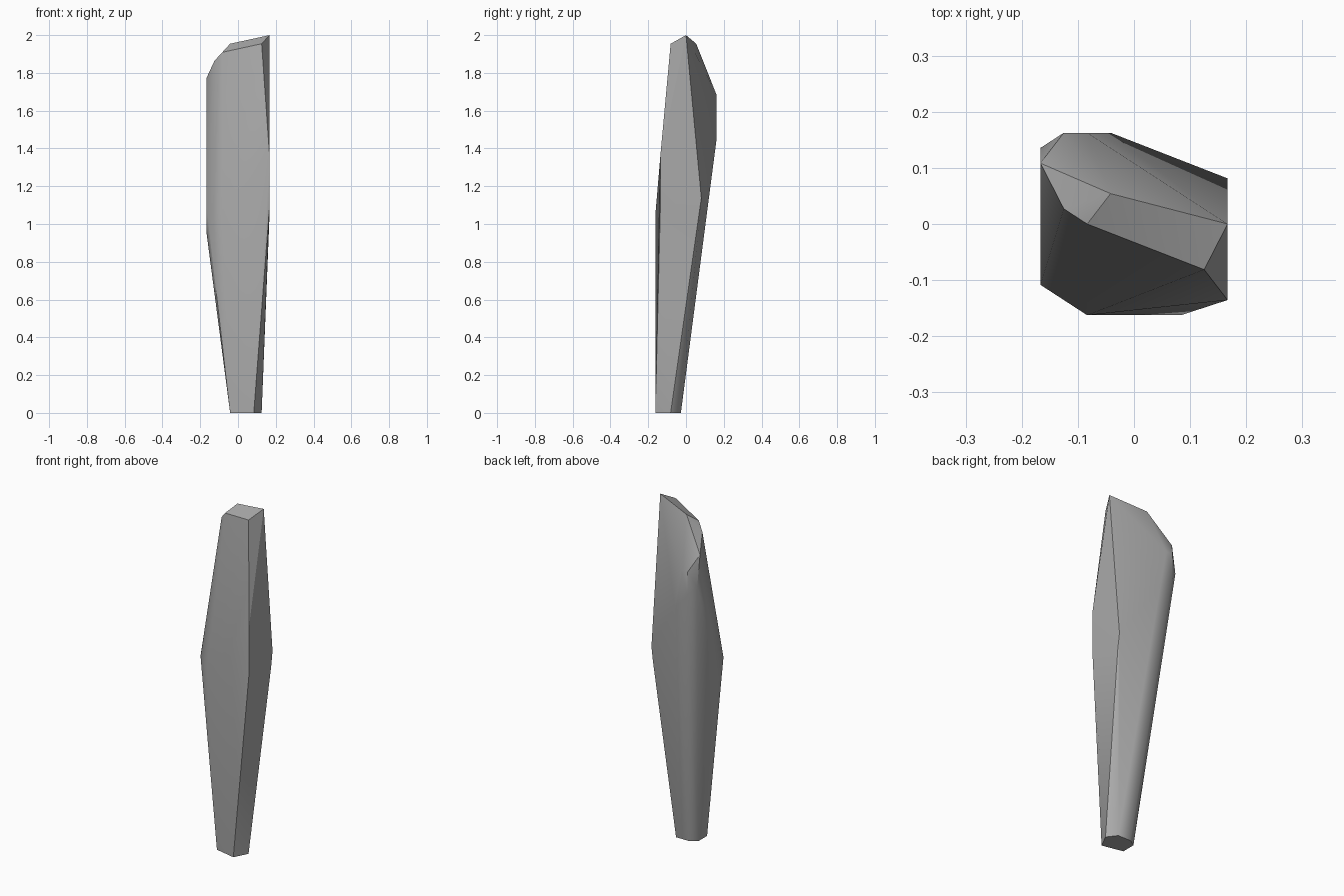
import bpy
import bmesh
import math

default_cube = bpy.data.objects.get("Cube")
if default_cube:
    bpy.data.objects.remove(default_cube, do_unlink=True)

# Size of one step of the layout lattice along each axis
STEP_X, STEP_Y, STEP_Z = 0.0417, 0.0271, 0.04545

# Corners of the stone shard, grouped by region, in lattice steps
base_ring = [(2, -6, 0), (3, -3, 0), (2, -1, 0), (0, -1, 0), (-1, -2, 0), (-1, -5, 0)]
front_belly = [(-2, -6, 23), (4, -5, 24), (4, -5, 30)]
left_flank = [(4, 3, 25), (4, 2.5, 23)]
right_flank = [(-4, -4, 24), (-4, -2, 21), (-4, 5, 35)]
back_ridge = [(-3, 6, 37), (-2, 6, 37), (-3, 6, 34), (-1, 6, 32)]
slanted_tip = [(4, 0, 44), (3, -3, 43), (-1, 2, 43), (-2, 0, 42), (-3, 1, 41), (-4, 4, 39)]


def make_material(name, color):
    material = bpy.data.materials.new(name)
    material.use_nodes = True
    material.diffuse_color = color
    material.node_tree.nodes["Principled BSDF"].inputs["Base Color"].default_value = color
    return material


def make_hull(name, corners, material):
    """Wrap a convex faceted solid around the corners."""
    bm = bmesh.new()
    for x, y, z in corners:
        bm.verts.new((x * STEP_X, y * STEP_Y, z * STEP_Z))
    result = bmesh.ops.convex_hull(bm, input=bm.verts)
    leftovers = set(result["geom_interior"] + result["geom_unused"])
    loose = [item for item in leftovers if isinstance(item, bmesh.types.BMVert)]
    bmesh.ops.delete(bm, geom=loose, context="VERTS")
    bmesh.ops.dissolve_limit(bm, angle_limit=math.radians(1), verts=bm.verts, edges=bm.edges)
    bmesh.ops.recalc_face_normals(bm, faces=bm.faces)
    mesh = bpy.data.meshes.new(name)
    bm.to_mesh(mesh)
    bm.free()
    mesh.materials.append(material)
    obj = bpy.data.objects.new(name, mesh)
    bpy.context.collection.objects.link(obj)
    return obj


# Single tapering shard, soft across shallow folds and crisp at the main edges
stone_grey = make_material("stone grey", (0.4, 0.4, 0.4, 1))
shard = make_hull(
    "stone_shard",
    base_ring + front_belly + left_flank + right_flank + back_ridge + slanted_tip,
    stone_grey,
)
bpy.ops.object.select_all(action="DESELECT")
shard.select_set(True)
bpy.context.view_layer.objects.active = shard
bpy.ops.object.shade_smooth_by_angle(angle=math.radians(30))
